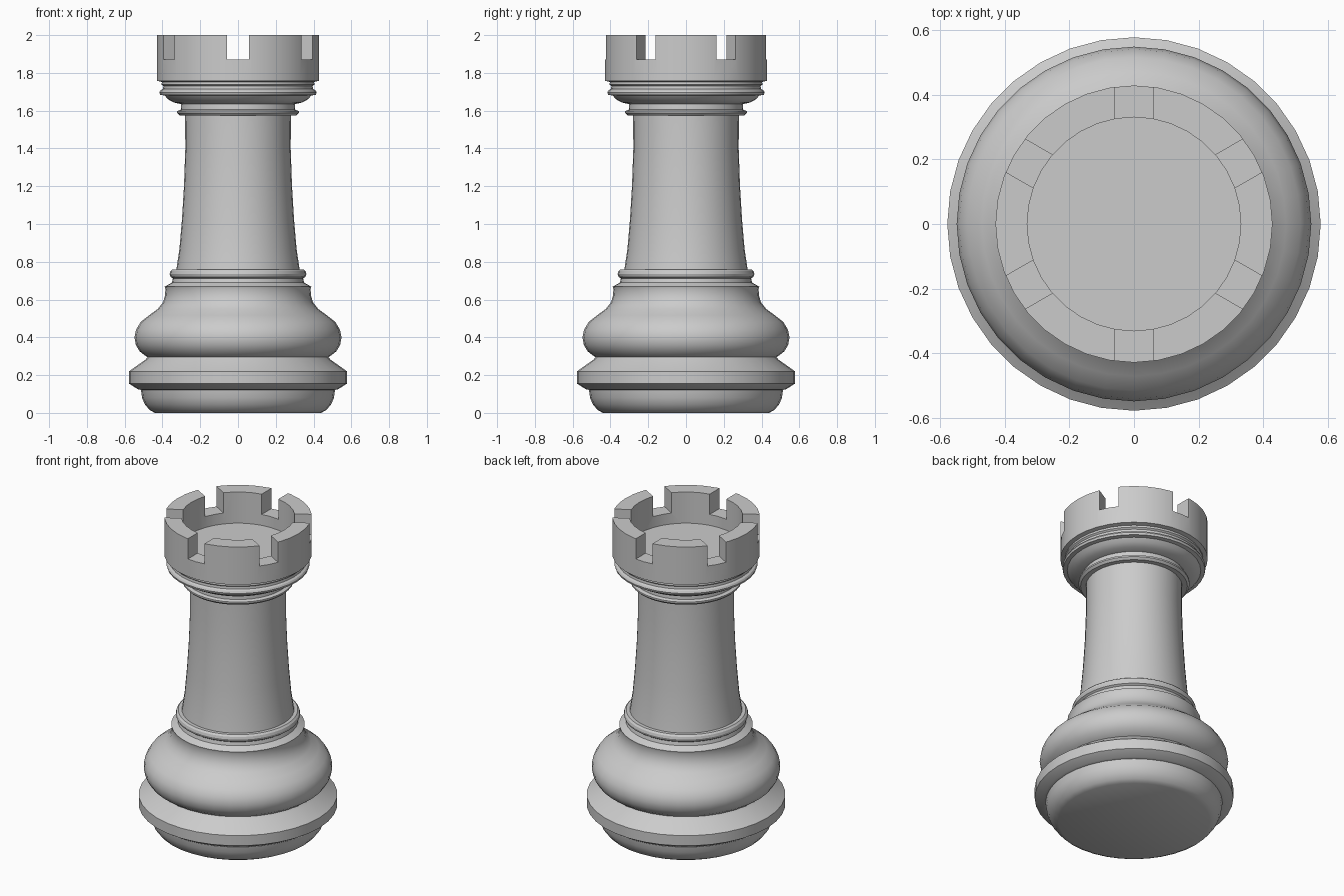
import bpy, bmesh
from math import cos, sin, pi, radians

if "Cube" in bpy.data.objects:
    bpy.data.objects.remove(bpy.data.objects["Cube"])

SEGMENTS = 36
SLOT_FLOOR, SLOT_WIDTH = 1.87, 0.118

# Turned profile as (radius, height), from the bottom centre to the cup centre
foot = [(0, 0), (0.44, 0), (0.468, 0.015), (0.493, 0.045), (0.508, 0.08), (0.514, 0.122),
        (0.53, 0.125), (0.577, 0.155), (0.577, 0.22), (0.49, 0.282), (0.478, 0.295)]
bulge = [(0.49, 0.302), (0.52, 0.325), (0.541, 0.36), (0.548, 0.40), (0.54, 0.44),
         (0.515, 0.482), (0.47, 0.517), (0.425, 0.55), (0.397, 0.585), (0.387, 0.62),
         (0.384, 0.655), (0.388, 0.668)]
collar = [(0.35, 0.69), (0.345, 0.712), (0.357, 0.72), (0.362, 0.735), (0.358, 0.75),
          (0.348, 0.76)]
column = [(0.326, 0.76), (0.31, 0.87), (0.297, 1.02), (0.286, 1.2), (0.279, 1.4),
          (0.28, 1.575)]
neck = [(0.31, 1.575), (0.323, 1.588), (0.323, 1.598), (0.303, 1.605), (0.301, 1.635),
        (0.34, 1.643), (0.37, 1.66), (0.388, 1.68), (0.412, 1.684), (0.416, 1.697),
        (0.41, 1.708), (0.397, 1.715), (0.395, 1.73), (0.405, 1.738), (0.403, 1.752)]
crown = [(0.428, 1.758), (0.428, 2.0), (0.33, 2.0), (0.33, 1.80), (0, 1.80)]


def lathe(name, profile):
    bm = bmesh.new()
    rings = []
    for r, z in profile:
        if r == 0:
            rings.append([bm.verts.new((0, 0, z))] * SEGMENTS)
        else:
            angles = [2 * pi * i / SEGMENTS for i in range(SEGMENTS)]
            rings.append([bm.verts.new((r * cos(a), r * sin(a), z)) for a in angles])
    for low, high in zip(rings, rings[1:]):
        for i in range(SEGMENTS):
            j = (i + 1) % SEGMENTS
            corners = dict.fromkeys((low[i], low[j], high[j], high[i]))
            bm.faces.new(list(corners))
    bmesh.ops.recalc_face_normals(bm, faces=bm.faces)
    mesh = bpy.data.meshes.new(name)
    bm.to_mesh(mesh)
    bm.free()
    obj = bpy.data.objects.new(name, mesh)
    bpy.context.collection.objects.link(obj)
    return obj


tower = lathe("turned_tower", foot + bulge + collar + column + neck + crown)

# Three bars across the crown cut the six battlement slots
for angle in (30, 90, 150):
    bpy.ops.mesh.primitive_cube_add(size=1, location=(0, 0, SLOT_FLOOR + 0.15),
                                    rotation=(0, 0, radians(angle)))
    bar = bpy.context.object
    bar.name = "slot_cutter"
    bar.scale = (1.2, SLOT_WIDTH, 0.3)
    bar.hide_render = True
    cut = tower.modifiers.new("slot", 'BOOLEAN')
    cut.operation, cut.solver, cut.object = 'DIFFERENCE', 'EXACT', bar
    bpy.context.view_layer.objects.active = tower
    bpy.ops.object.modifier_apply(modifier=cut.name)
    bpy.data.objects.remove(bar)

# Smooth turned surfaces with crisp rims
bpy.ops.object.select_all(action='DESELECT')
tower.select_set(True)
bpy.context.view_layer.objects.active = tower
bpy.ops.object.shade_smooth_by_angle(angle=radians(30))
